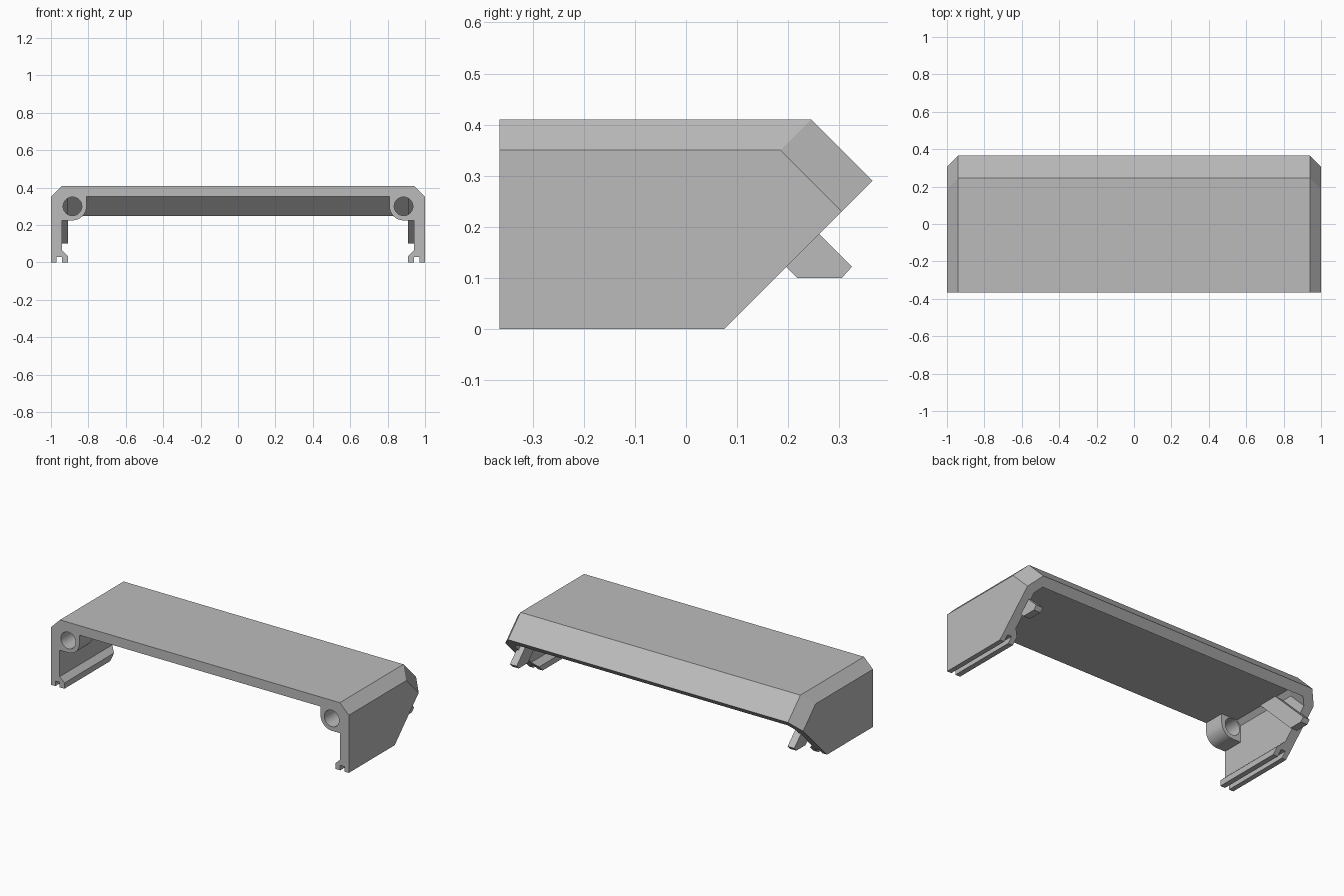
import bpy, bmesh, math
from mathutils import Vector

cube = bpy.data.objects.get("Cube")
if cube:
    bpy.data.objects.remove(cube, do_unlink=True)

grey = bpy.data.materials.new("light_grey")
grey.use_nodes = True
colour = (0.5, 0.5, 0.5, 1)
grey.diffuse_color = colour
grey.node_tree.nodes["Principled BSDF"].inputs["Base Color"].default_value = colour

FRONT, FAR = -0.365, -0.6          # trimmed front and rough front
ROOT2, ROOT6 = math.sqrt(2), math.sqrt(6)


def finish(name, bm):
    bmesh.ops.recalc_face_normals(bm, faces=bm.faces)
    mesh = bpy.data.meshes.new(name)
    bm.to_mesh(mesh)
    bm.free()
    mesh.materials.append(grey)
    ob = bpy.data.objects.new(name, mesh)
    bpy.context.collection.objects.link(ob)
    return ob


def prism(name, points, offset):
    """Extrude a closed outline of 3D points."""
    bm = bmesh.new()
    face = bm.faces.new([bm.verts.new(p) for p in points])
    new = bmesh.ops.extrude_face_region(bm, geom=[face])["geom"]
    moved = [v for v in new if isinstance(v, bmesh.types.BMVert)]
    bmesh.ops.translate(bm, verts=moved, vec=offset)
    return finish(name, bm)


def cut_block(name, planes):
    """Big block trimmed by planes given as (normal, limit)."""
    bm = bmesh.new()
    bmesh.ops.create_cube(bm, size=4)
    for normal, limit in planes:
        n = Vector(normal)
        r = bmesh.ops.bisect_plane(bm, geom=bm.verts[:] + bm.edges[:] + bm.faces[:],
                                   plane_co=n * limit / n.length_squared,
                                   plane_no=n, clear_outer=True)
        edges = [e for e in r["geom_cut"] if isinstance(e, bmesh.types.BMEdge)]
        bmesh.ops.holes_fill(bm, edges=edges)
    return finish(name, bm)


def hood(name, inset, front, bottom):
    """Chamfered hood volume, offset inward evenly by inset."""
    planes = [((0, 0, 1), 0.41 - inset), ((0, 1, 1), 0.655 - inset * ROOT2),
              ((0, -1, 0), -front), ((0, 0, -1), -bottom)]
    for s in (1, -1):
        planes += [((s, 0, 0), 1 - inset), ((s, 0, 1), 1.35 - inset * ROOT2),
                   ((2 * s, 1, 1), 2.535 - inset * ROOT6)]
    return cut_block(name, planes)


def combine(target, tool, operation):
    mod = target.modifiers.new(operation.lower(), 'BOOLEAN')
    mod.operation, mod.object, mod.solver = operation, tool, 'EXACT'
    bpy.ops.object.select_all(action='DESELECT')
    bpy.context.view_layer.objects.active = target
    target.select_set(True)
    bpy.ops.object.modifier_apply(modifier=mod.name)
    bpy.data.objects.remove(tool, do_unlink=True)


# Hollow hood
shell = hood("cover_shell", 0, FAR, -0.2)
combine(shell, hood("cavity", 0.058, FAR - 0.2, -0.4), 'DIFFERENCE')

arc = [(0.885 + 0.075 * math.cos(a), 0.3 + 0.075 * math.sin(a))
       for a in (math.pi * (1 + i / 20) for i in range(11))]
boss_outline = [(0.81, 0.37)] + arc + [(0.96, 0.225), (0.96, 0.34), (0.93, 0.37)]
hole_outline = [(0.885 + 0.05 * math.cos(a), 0.3 + 0.05 * math.sin(a))
                for a in (math.tau * i / 40 for i in range(40))]
rail_outline = [(0.91, -0.1), (0.91, 0.035), (0.942, 0.065), (0.97, 0.065), (0.97, -0.1)]
slot_outline = [(0.942, -0.3), (0.942, 0.03), (0.97, 0.03), (0.97, -0.3)]

for s in (1, -1):
    def along_y(name, outline, start, end):
        return prism(name, [(s * x, start, z) for x, z in outline], (0, end - start, 0))

    # Screw bosses at the front corners
    combine(shell, along_y("boss", boss_outline, FAR + 0.05, FRONT + 0.13), 'UNION')
    combine(shell, along_y("screw_hole", hole_outline, FAR - 0.1, FRONT + 0.2), 'DIFFERENCE')
    # Slotted rails under the side walls
    combine(shell, along_y("rail", rail_outline, FAR + 0.05, 0.4), 'UNION')
    combine(shell, along_y("slot", slot_outline, FAR - 0.1, 0.6), 'DIFFERENCE')

# Trim flat front, underside and slanted rear opening
trim = cut_block("trim", [((0, -1, 0), -FRONT), ((0, 0, -1), 0), ((0, 1, -1), 0.075)])
combine(shell, trim, 'INTERSECT')

# Slanted locating tabs inside the side walls
tab_outline = [(0.075, 0.37), (0.325, 0.122), (0.305, 0.1), (0.218, 0.1), (-0.052, 0.37)]
for s in (1, -1):
    tab = prism("tab", [(s * 0.91, y, z) for y, z in tab_outline], (s * 0.045, 0, 0))
    combine(shell, tab, 'UNION')

bpy.ops.object.shade_smooth_by_angle(angle=math.radians(25))
